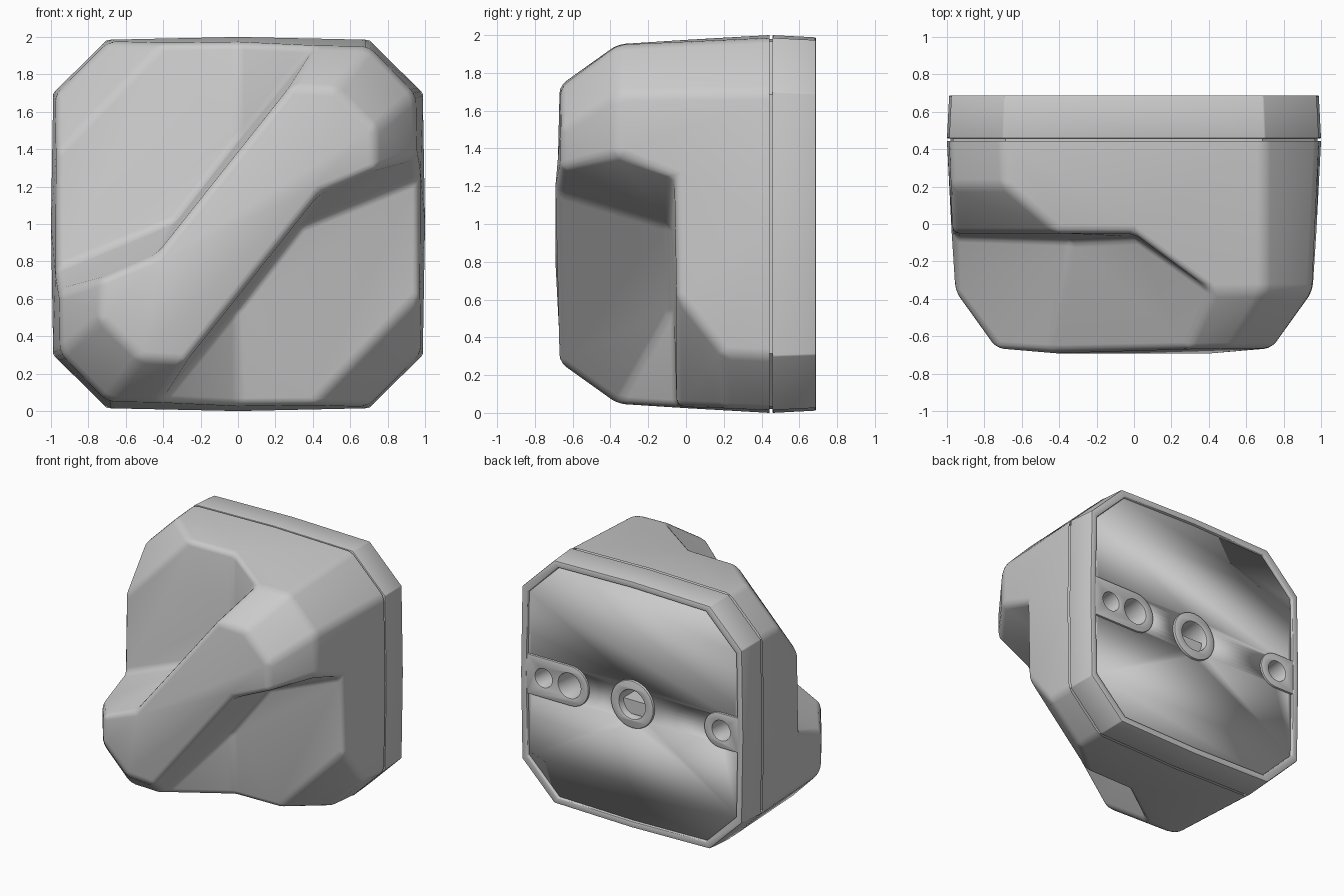
import bpy, bmesh
from math import sin, cos, pi, radians

if "Cube" in bpy.data.objects:
    bpy.data.objects.remove(bpy.data.objects["Cube"])


def turn(p):
    """Half turn about the front-back axis through the centre."""
    return (-p[0], p[1], 2 - p[2])


def select_only(obj):
    bpy.ops.object.select_all(action='DESELECT')
    bpy.context.view_layer.objects.active = obj
    obj.select_set(True)


def finish(obj, bevel=0, segments=3, angle=40):
    select_only(obj)
    if bevel:
        m = obj.modifiers.new("soft_edges", 'BEVEL')
        m.width, m.segments = bevel, segments
        m.limit_method, m.angle_limit = 'ANGLE', radians(14)
        bpy.ops.object.modifier_apply(modifier=m.name)
    bpy.ops.object.shade_smooth_by_angle(angle=radians(angle))


def add_mesh(name, bm, **kw):
    bmesh.ops.recalc_face_normals(bm, faces=bm.faces)
    me = bpy.data.meshes.new(name)
    bm.to_mesh(me)
    bm.free()
    obj = bpy.data.objects.new(name, me)
    bpy.context.collection.objects.link(obj)
    finish(obj, **kw)
    return obj


# Eight-sided outline with slightly bulged sides (half of it, then turned)
half = [(1.0, 1.0), (.988, 1.70), (.70, 1.985), (0, 2.0), (-.70, 1.985), (-.988, 1.70)]
outline = half + [(-x, 2 - z) for x, z in half]


def loop(bm, s, y):
    return [bm.verts.new((x * s, y, 1 + (z - 1) * s)) for x, z in outline]


def bridge(bm, a, b):
    n = len(a)
    for i in range(n):
        bm.faces.new((a[i], a[(i + 1) % n], b[(i + 1) % n], b[i]))


# Front body: half of the points, the other half is a half turn (suffix "_")
pts = {
    # widest ring of the ridge end
    "r1": (.955, -.36, 1.37), "r2": (.95, -.36, 1.69),
    "r3": (.70, -.36, 1.948), "r4": (.42, -.36, 1.953),
    # ridge front
    "t1": (.735, -.665, 1.29), "t2": (.735, -.665, 1.51), "t3": (.52, -.665, 1.72),
    "t4": (.28, -.67, 1.735), "t5": (-.44, -.685, .83),
    # low field beside the ridge
    "f0": (0, -.05, 1.972), "f1": (-.40, -.05, 1.967), "f2": (-.69, .20, 1.975),
    "f3": (-.977, .20, 1.69), "f4": (-.972, -.05, 1.38), "f5": (-.975, -.06, .75),
    "f6": (-.33, -.08, 1.01), "f7": (0, -.065, 1.44),
}
for i, (x, z) in enumerate(half):
    pts["b%d" % i] = (x, .443, z)
faces = [
    "r1 r2 t2 t1", "r2 r3 t3 t2", "r3 r4 t4 t3",          # ridge end bevels
    "t4 t5 f6 f7", "t4 f7 r4", "t5 t1_ r1_ f5 f6",        # ridge walls
    "f7 f0 r4", "f6 f7 f0 f1 f4 f5", "f1 f2 f3 f4",       # low field
    "b3 b2 r3 r4 f0", "b3 f0 f1 f2 b4",                   # top
    "b1 r2 r3 b2", "b4 f2 f3 b5",                         # corners
    "b5 f3 f4 f5 b0_", "b0_ f5 r1_ r2_ b1_",              # side
]
bm = bmesh.new()
v = {}
for k, p in pts.items():
    v[k] = bm.verts.new(p)
    v[k + "_"] = bm.verts.new(turn(p))
swap = lambda k: k[:-1] if k.endswith("_") else k + "_"
for f in faces:
    keys = f.split()
    bm.faces.new([v[k] for k in keys])
    bm.faces.new([v[swap(k)] for k in keys])
ridge = ["t1", "t2", "t3", "t4", "t5"]
bm.faces.new([v[k] for k in ridge + [k + "_" for k in ridge]])
add_mesh("front_body", bm, bevel=.04, segments=3)

# Seam groove between body and back rim
bm = bmesh.new()
bridge(bm, loop(bm, .98, .40), loop(bm, .98, .50))
add_mesh("seam_core", bm)

# Back rim
bm = bmesh.new()
rings = [loop(bm, s, y) for s, y in
         ((.975, .457), (1.0, .457), (.988, .688), (.94, .688), (.935, .64))]
for a, b in zip(rings, rings[1:]):
    bridge(bm, a, b)
add_mesh("back_rim", bm, bevel=.006, segments=2)


def arc(cx, r, a0=0, a1=2 * pi, n=32, closed=True):
    k = n if closed else n - 1
    return [(cx + r * cos(a0 + (a1 - a0) * i / k), r * sin(a0 + (a1 - a0) * i / k))
            for i in range(n)]


def plate(name, outlines, y0, y1, edge=.006, angle=40):
    """Flat plate with holes, thick from y0 to y1, centred at z = 1."""
    cu = bpy.data.curves.new(name, 'CURVE')
    cu.dimensions, cu.fill_mode, cu.extrude = '2D', 'BOTH', (y1 - y0) / 2 - edge
    cu.bevel_depth, cu.bevel_resolution, cu.offset = edge, 1, -edge
    for o in outlines:
        s = cu.splines.new('POLY')
        s.points.add(len(o) - 1)
        for p, (x, z) in zip(s.points, o):
            p.co = (x, z, 0, 1)
        s.use_cyclic_u = True
    obj = bpy.data.objects.new(name, cu)
    obj.location, obj.rotation_euler = (0, (y0 + y1) / 2, 1), (pi / 2, 0, 0)
    bpy.context.collection.objects.link(obj)
    select_only(obj)
    bpy.ops.object.convert(target='MESH')
    obj = bpy.context.view_layer.objects.active
    bm = bmesh.new()
    bm.from_mesh(obj.data)
    bmesh.ops.remove_doubles(bm, verts=bm.verts, dist=.0005)
    bmesh.ops.recalc_face_normals(bm, faces=bm.faces)
    bm.to_mesh(obj.data)
    bm.free()
    finish(obj, angle=angle)


# Recessed back panel, smooth across its edges, open behind the pads
left, right = (pi / 2, 3 * pi / 2, 20, False), (-pi / 2, pi / 2, 20, False)
panel = [(x * .937, (z - 1) * .937) for x, z in outline]
plate("back_panel",
      [panel, arc(0, .16), arc(.55, .13, *left) + [(.90, -.13), (.90, .13)],
       arc(-.78, .11, *right) + [(-.90, .11), (-.90, -.11)]], .60, .668, edge=0, angle=180)

# Bolt boss and side pads with screw holes
plate("centre_boss", [arc(0, .19), arc(0, .115)], .35, .688, edge=.01)
plate("two_hole_pad", [arc(.55, .16, *left) + [(.945, -.16), (.945, .16)],
                       arc(.56, .10), arc(.79, .075)], .35, .684)
plate("one_hole_pad", [arc(-.78, .14, *right) + [(-.945, .14), (-.945, -.14)],
                       arc(-.79, .08)], .35, .684)

# Step inside the bolt boss
bpy.ops.mesh.primitive_cube_add(size=1, location=(0, .54, .95))
step = bpy.context.object
step.name, step.scale = "boss_step", (.235, .18, .11)
